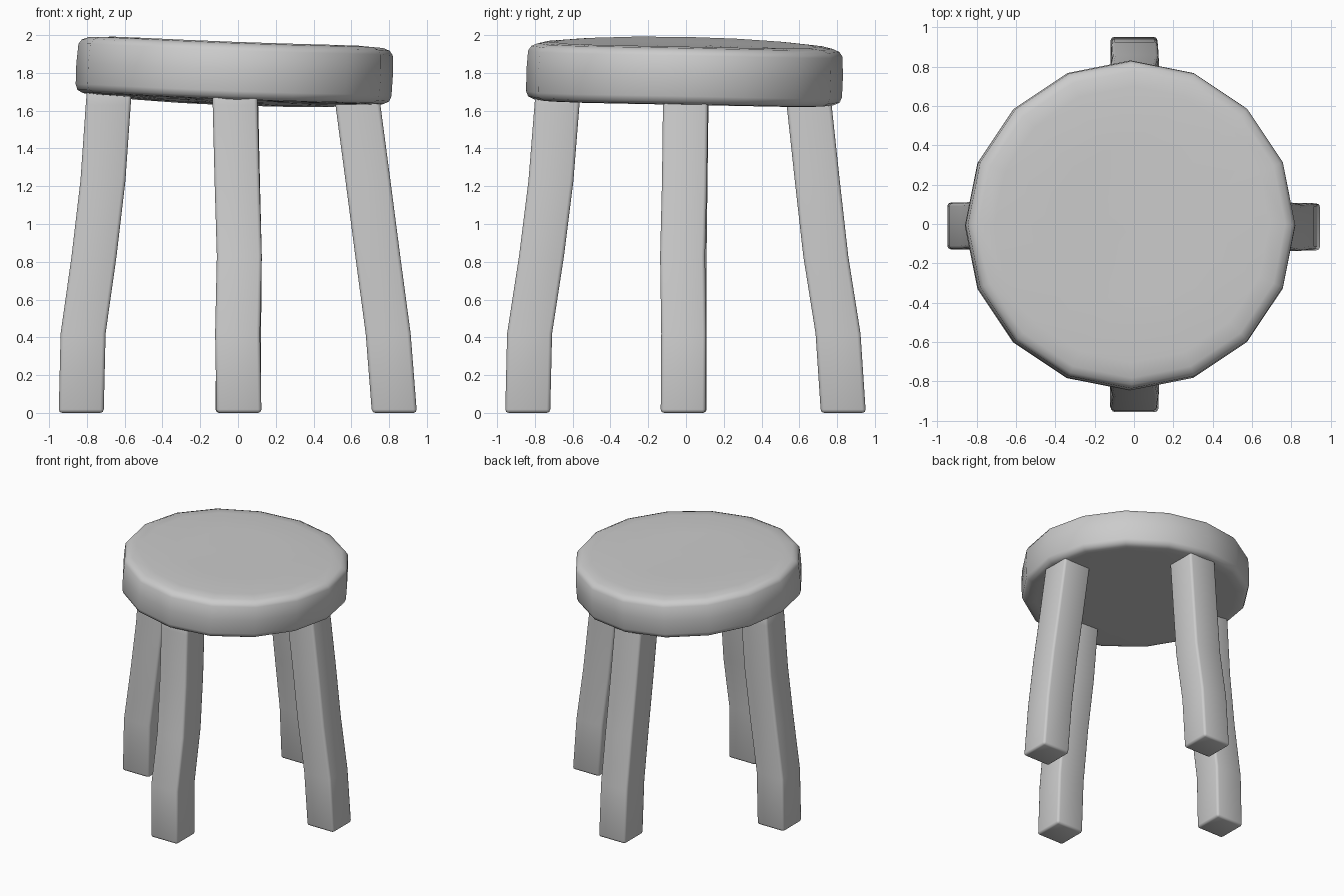
import bpy, bmesh
from math import cos, sin, tau, radians

if "Cube" in bpy.data.objects:
    bpy.data.objects.remove(bpy.data.objects["Cube"])


def finish(name, rings, bevel=0.0):
    """Skin a stack of rings (bottom to top), cap the ends and shade smoothly."""
    bm = bmesh.new()
    loops = [[bm.verts.new(p) for p in ring] for ring in rings]
    n = len(loops[0])
    for a, b in zip(loops, loops[1:]):
        for i in range(n):
            j = (i + 1) % n
            bm.faces.new((a[i], a[j], b[j], b[i]))
    bm.faces.new(loops[0][::-1])
    bm.faces.new(loops[-1])
    bmesh.ops.recalc_face_normals(bm, faces=bm.faces[:])
    mesh = bpy.data.meshes.new(name)
    bm.to_mesh(mesh)
    bm.free()
    obj = bpy.data.objects.new(name, mesh)
    bpy.context.collection.objects.link(obj)
    bpy.ops.object.select_all(action='DESELECT')
    obj.select_set(True)
    bpy.context.view_layer.objects.active = obj
    if bevel:
        mod = obj.modifiers.new("Bevel", 'BEVEL')
        mod.width = bevel
        mod.segments = 2
        mod.limit_method = 'ANGLE'
        mod.angle_limit = radians(50)
        bpy.ops.object.modifier_apply(modifier=mod.name)
    bpy.ops.object.shade_smooth_by_angle(angle=radians(60))
    return obj


# Seat: 16-sided disc with softened rims, slightly tilted and warped
def seat_point(r, h, angle):
    x, y = r * cos(angle), r * sin(angle)
    z = 1.797 + h - 0.037 * x - 0.02 * y + 0.03 * x * x
    return (x - 0.018 + 0.05 * h, y - 0.007 + 0.03 * h, z)


seat_profile = [(0.05, -0.155), (0.42, -0.155), (0.74, -0.155), (0.795, -0.152),
                (0.825, -0.138), (0.836, -0.11), (0.838, 0.0), (0.832, 0.105),
                (0.815, 0.13), (0.78, 0.145), (0.70, 0.153), (0.40, 0.153), (0.05, 0.153)]
finish("seat", [[seat_point(r, h, tau * i / 16) for i in range(16)]
                for r, h in seat_profile])

# Legs: square posts that splay outward and wobble at each height
heights = (0.0, 0.42, 0.83, 1.23, 1.63, 1.72)
legs = {  # centre (x, y) at each height
    "left_leg": [(-0.83, -0.01), (-0.82, -0.01), (-0.762, -0.01),
                 (-0.715, -0.005), (-0.687, 0.0), (-0.68, 0.0)],
    "right_leg": [(0.828, -0.015), (0.795, -0.012), (0.74, -0.018),
                  (0.688, -0.008), (0.635, -0.003), (0.623, -0.002)],
    "front_leg": [(0.005, -0.838), (-0.002, -0.828), (0.007, -0.765),
                  (-0.005, -0.715), (-0.015, -0.683), (-0.017, -0.676)],
    "back_leg": [(0.0, 0.833), (0.003, 0.805), (0.007, 0.74),
                 (-0.003, 0.695), (-0.012, 0.652), (-0.014, 0.642)],
}
corners = ((-1, -1), (1, -1), (1, 1), (-1, 1))
half = 0.119
for name, path in legs.items():
    finish(name, [[(cx + half * sx, cy + half * sy, z) for sx, sy in corners]
                  for (cx, cy), z in zip(path, heights)], bevel=0.018)
